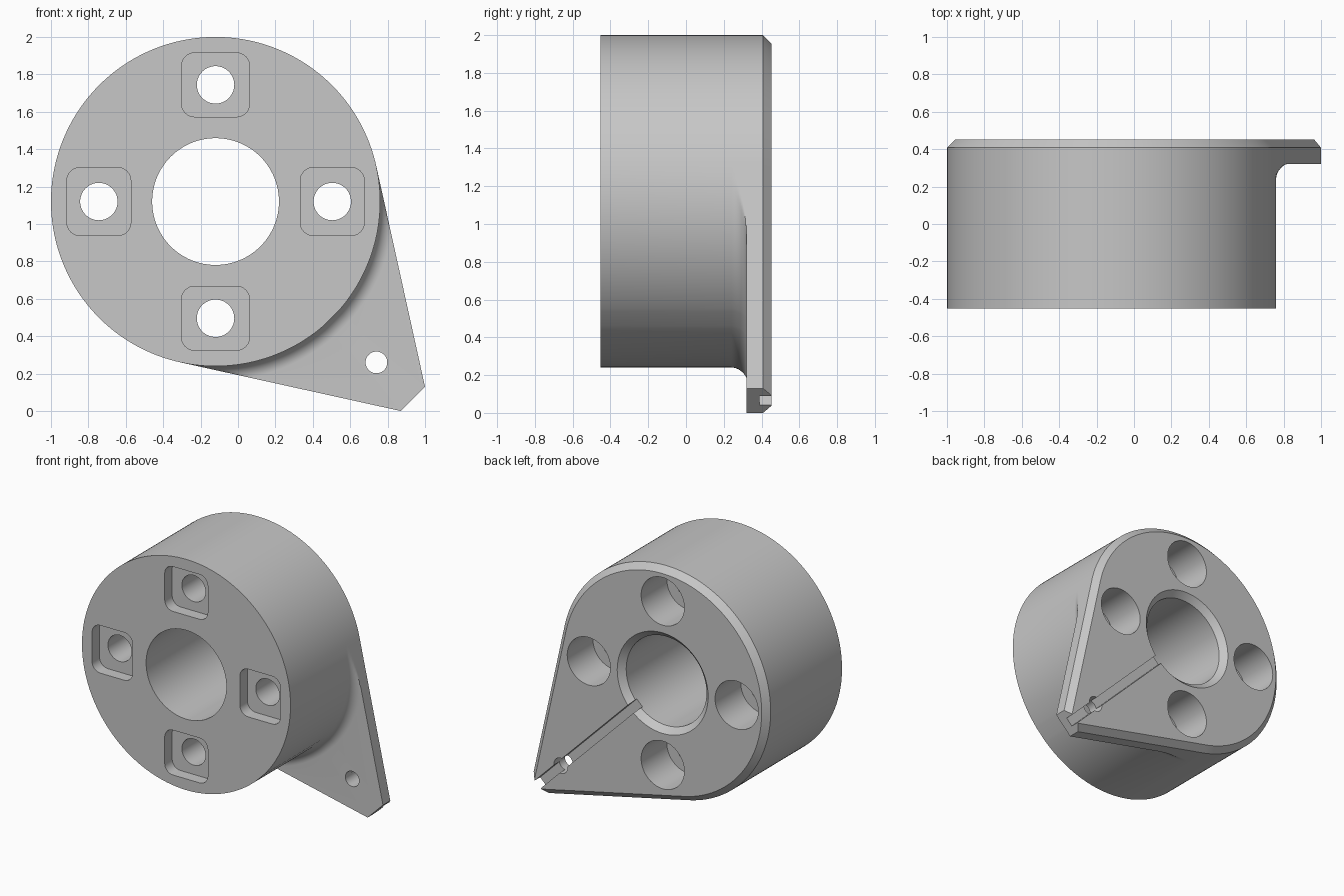
import bpy, bmesh
from math import pi, sin, cos, atan2, radians, sqrt

if "Cube" in bpy.data.objects:
    bpy.data.objects.remove(bpy.data.objects["Cube"])

CX, CZ = -0.12, 1.12              # main axis
R = 0.88                          # body radius
TIP = 1.492                       # axis to flat end of the ear
TANGENT = radians(57.45)          # half angle where the ear leaves the circle
FRONT, EAR, EDGE, BACK = -0.4525, 0.32, 0.408, 0.4525
CHAMFER = BACK - EDGE
FILLET = 0.08

grey = bpy.data.materials.new("light grey metal")
grey.use_nodes = True
colour = (0.57, 0.57, 0.57, 1)
grey.diffuse_color = colour
grey.node_tree.nodes["Principled BSDF"].inputs["Base Color"].default_value = colour


def loft(name, sections):
    """Solid through (y, outline) sections with equal point counts."""
    bm = bmesh.new()
    rings = [[bm.verts.new((x, y, z)) for x, z in pts] for y, pts in sections]
    n = len(rings[0])
    for a, b in zip(rings, rings[1:]):
        for i in range(n):
            j = (i + 1) % n
            bm.faces.new((a[i], a[j], b[j], b[i]))
    bm.faces.new(rings[0])
    bm.faces.new(rings[-1])
    bmesh.ops.remove_doubles(bm, verts=bm.verts, dist=1e-5)
    bmesh.ops.recalc_face_normals(bm, faces=bm.faces)
    mesh = bpy.data.meshes.new(name)
    bm.to_mesh(mesh)
    bm.free()
    mesh.materials.append(grey)
    obj = bpy.data.objects.new(name, mesh)
    bpy.context.collection.objects.link(obj)
    return obj


def circle(x, z, r, n=64):
    return [(x + r * cos(2 * pi * i / n), z + r * sin(2 * pi * i / n)) for i in range(n)]


def rounded_rectangle(x, z, half_x, half_z, r, steps=8):
    pts = []
    for k, (sx, sz) in enumerate(((1, 1), (-1, 1), (-1, -1), (1, -1))):
        for s in range(steps + 1):
            t = (k + s / steps) * pi / 2
            pts.append((x + sx * (half_x - r) + r * cos(t), z + sz * (half_z - r) + r * sin(t)))
    return pts


# Angles measured from the ear direction; the ear end adds its own two corners
SEGMENTS = 300
side = [2 * pi * i / SEGMENTS for i in range(1, SEGMENTS // 2)]
side = sorted([a for a in side if a > 0.07 and abs(a - TANGENT) > 0.005] + [TANGENT])


def outline(r, limit=9.0):
    """Teardrop of radius r, optionally clipped to a larger circle."""
    corner = atan2((r - TIP * cos(TANGENT)) / sin(TANGENT), TIP)
    half = [corner] + side
    pts = []
    for phi in half + [pi] + [-a for a in reversed(half)]:
        d = min(r / cos(max(TANGENT - abs(phi), 0)), limit)
        pts.append((CX + d * cos(phi - pi / 4), CZ + d * sin(phi - pi / 4)))
    return pts


# Drum, filleted into the teardrop flange, with a chamfered back edge
sections = [(FRONT, outline(R, R))]
for i in range(11):
    t = i / 10 * pi / 2
    sections.append((EAR - FILLET + FILLET * sin(t), outline(R, R + FILLET * (1 - cos(t)))))
sections += [(EAR, outline(R)), (EDGE, outline(R)), (BACK, outline(R - CHAMFER))]
body = loft("flanged_drum", sections)


def cut(cutter):
    cutter.hide_render = True
    mod = body.modifiers.new("cut", "BOOLEAN")
    mod.operation = "DIFFERENCE"
    mod.solver = "EXACT"
    mod.object = cutter
    bpy.context.view_layer.objects.active = body
    bpy.ops.object.modifier_apply(modifier=mod.name)
    bpy.data.objects.remove(cutter)


# Diagonal groove across the back, from the bore to the ear tip
groove = []
for u, v in ((0.2, -0.034), (1.7, -0.034), (1.7, 0.034), (0.2, 0.034)):
    groove.append((CX + (u + v) / sqrt(2), CZ + (v - u) / sqrt(2)))
cut(loft("groove_cutter", [(0.388, groove), (0.6, groove)]))

# Central bore with a chamfered back mouth
cut(loft("bore_cutter", [(-0.6, circle(CX, CZ, 0.339, 96)),
                         (EDGE, circle(CX, CZ, 0.339, 96)),
                         (BACK + 0.05, circle(CX, CZ, 0.434, 96))]))

# Four bolt holes: square pocket in front, round counterbore behind
for k in range(4):
    x, z = CX + 0.624 * cos(k * pi / 2), CZ + 0.624 * sin(k * pi / 2)
    half_x, half_z = (0.171, 0.182) if k % 2 == 0 else (0.182, 0.171)
    cut(loft("bolt_hole_cutter", [(-0.6, circle(x, z, 0.1)), (0.6, circle(x, z, 0.1))]))
    cut(loft("pocket_cutter", [(y, rounded_rectangle(x, z, half_x, half_z, 0.07))
                               for y in (-0.6, FRONT + 0.09)]))
    cut(loft("counterbore_cutter", [(y, circle(x, z, 0.182)) for y in (BACK - 0.31, 0.6)]))

# Small hole in the ear
cut(loft("ear_hole_cutter", [(y, circle(CX + 0.86, CZ - 0.86, 0.058, 40)) for y in (0.1, 0.6)]))

# Smooth curves, sharp edges
bpy.ops.object.select_all(action="DESELECT")
body.select_set(True)
bpy.context.view_layer.objects.active = body
bpy.ops.object.shade_smooth_by_angle(angle=radians(30))
